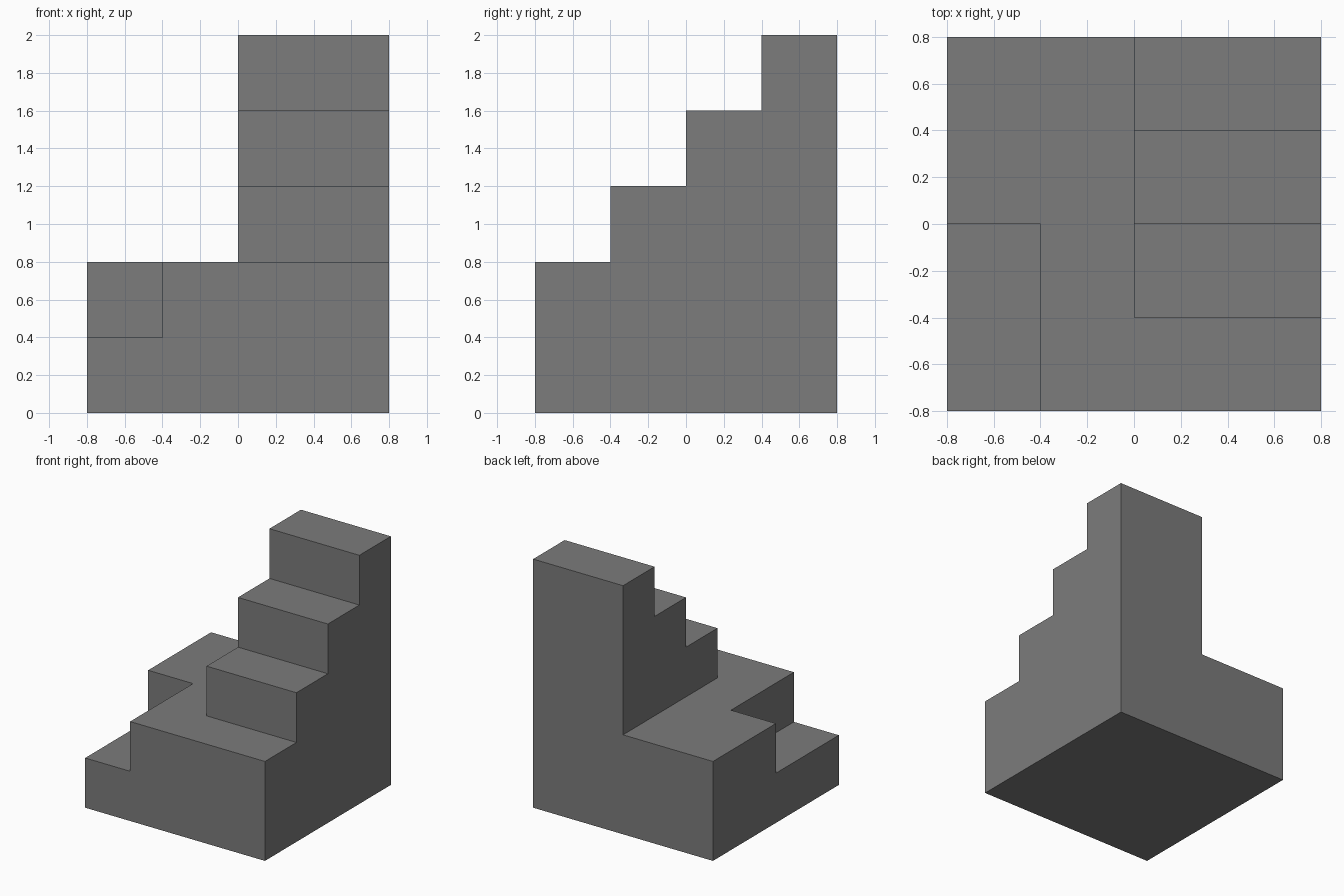
import bpy
import bmesh
from mathutils import Vector

if "Cube" in bpy.data.objects:
    bpy.data.objects.remove(bpy.data.objects["Cube"], do_unlink=True)

UNIT = 0.4   # tread depth and riser height
COUNT = 4    # columns along each side


def height(i, j):
    """Height, in steps, of the block column at i (left to right), j (front to back)."""
    if not (0 <= i < COUNT and 0 <= j < COUNT):
        return 0
    if i >= 2:                    # main staircase
        return 2 + j
    if i == 0 and j < 2:          # low corner step
        return 1
    return 2                      # landing


def filled(cell):
    i, j, k = cell
    return 0 <= k < height(i, j)


# Outer skin of the stepped block: one quad for each exposed side
bm = bmesh.new()
axes = [Vector((1, 0, 0)), Vector((0, 1, 0)), Vector((0, 0, 1))]
offset = Vector((COUNT / 2, COUNT / 2, 0))
for i in range(COUNT):
    for j in range(COUNT):
        for k in range(height(i, j)):
            centre = Vector((i, j, k)) + Vector((0.5, 0.5, 0.5)) - offset
            for a in range(3):
                u, v = axes[(a + 1) % 3] / 2, axes[(a + 2) % 3] / 2
                for sign in (-1, 1):
                    near = [i, j, k]
                    near[a] += sign
                    if filled(near):
                        continue
                    mid = centre + axes[a] * sign / 2
                    ring = [mid - u - v, mid + u - v, mid + u + v, mid - u + v]
                    bm.faces.new([bm.verts.new(p * UNIT) for p in ring[::sign]])

# Weld and merge into large flat faces
bmesh.ops.remove_doubles(bm, verts=bm.verts, dist=0.001)
bmesh.ops.dissolve_limit(bm, angle_limit=0.01, verts=bm.verts, edges=bm.edges)
bmesh.ops.recalc_face_normals(bm, faces=bm.faces)

mesh = bpy.data.meshes.new("stepped_block")
bm.to_mesh(mesh)
bm.free()
block = bpy.data.objects.new("stepped_block", mesh)
bpy.context.collection.objects.link(block)

# Plain grey
grey = bpy.data.materials.new("grey")
grey.use_nodes = True
colour = (0.2, 0.2, 0.2, 1)
grey.diffuse_color = colour
for node in grey.node_tree.nodes:
    if node.type == "BSDF_PRINCIPLED":
        node.inputs["Base Color"].default_value = colour
mesh.materials.append(grey)
